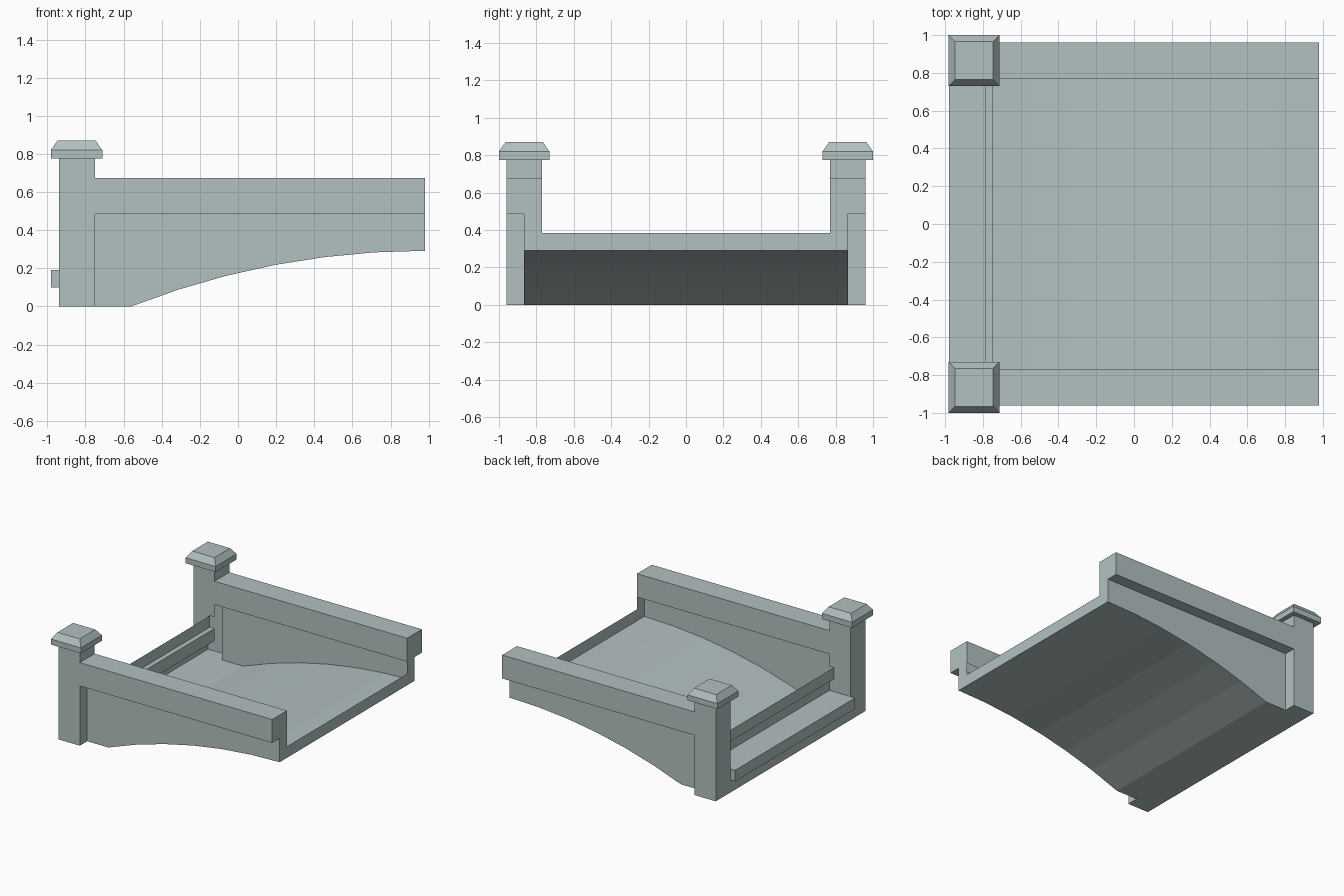
import bpy
import bmesh
from math import asin, sin, cos
from mathutils import Vector

cube = bpy.data.objects.get("Cube")
if cube:
    bpy.data.objects.remove(cube, do_unlink=True)

stone = bpy.data.materials.new("pale_grey_green_stone")
stone.use_nodes = True
colour = (0.45, 0.53, 0.53, 1)
stone.diffuse_color = colour
stone.node_tree.nodes["Principled BSDF"].inputs["Base Color"].default_value = colour

# Shared dimensions (half model, mirrored across y)
BACK, FRONT = -0.94, -0.75          # post along x
END = 0.98                          # open end of the span
IN, MID, OUT = 0.77, 0.865, 0.96    # post inside, wall sheet, post outside
RAIL_LOW, RAIL_TOP, POST_TOP = 0.485, 0.675, 0.775
SPRING, CROWN = -0.56, 0.292        # arch start and height
LIP_LOW, LIP_TOP = CROWN, 0.385


def build(name, faces):
    """Make a mirrored shell from (points, outward direction) pairs."""
    bm = bmesh.new()
    for points, outward in faces:
        face = bm.faces.new([bm.verts.new(p) for p in points])
        face.normal_update()
        if face.normal.dot(Vector(outward)) < 0:
            face.normal_flip()
    bmesh.ops.remove_doubles(bm, verts=bm.verts, dist=0.0005)
    mesh = bpy.data.meshes.new(name)
    bm.to_mesh(mesh)
    bm.free()
    mesh.materials.append(stone)
    obj = bpy.data.objects.new(name, mesh)
    bpy.context.collection.objects.link(obj)
    mirror = obj.modifiers.new("mirror", "MIRROR")
    mirror.use_axis = (False, True, False)
    return obj


def x_face(x, y0, y1, z0, z1, side):
    return [(x, y0, z0), (x, y1, z0), (x, y1, z1), (x, y0, z1)], (side, 0, 0)


def y_face(y, outline, side):
    return [(x, y, z) for x, z in outline], (0, side, 0)


def z_face(z, x0, x1, y0, y1, side):
    return [(x0, y0, z), (x1, y0, z), (x1, y1, z), (x0, y1, z)], (0, 0, side)


def rect(x0, x1, z0, z1):
    return [(x0, z0), (x1, z0), (x1, z1), (x0, z1)]


def sweep(profile, y0, y1, flip=1):
    """Strip of faces along a profile in x and z; outward is left of travel."""
    faces = []
    for (xa, za), (xb, zb) in zip(profile, profile[1:]):
        points = [(xa, y0, za), (xb, y0, zb), (xb, y1, zb), (xa, y1, za)]
        faces.append((points, (flip * (za - zb), 0, flip * (xb - xa))))
    return faces


# Arch curve, from the spring to the crown
run = END - SPRING
radius = (run ** 2 + CROWN ** 2) / (2 * CROWN)
sweep_angle = asin(run / radius)
steps = 6
arch = []
for i in range(steps + 1):
    a = sweep_angle * (1 - i / steps)
    arch.append((END - radius * sin(a), CROWN - radius * (1 - cos(a))))

# Posts: hollow, with the inner side notched round the upper step
notch = [(BACK, 0.19), (FRONT, 0.19), (FRONT, LIP_LOW), (FRONT - 0.04, LIP_LOW),
         (FRONT - 0.04, LIP_TOP), (FRONT, LIP_TOP), (FRONT, POST_TOP), (BACK, POST_TOP)]
build("gate_posts", [
    x_face(BACK, IN, OUT, 0, POST_TOP, -1),
    y_face(OUT, rect(BACK, FRONT, 0, POST_TOP), 1),
    y_face(IN, notch, -1),
    x_face(FRONT, MID, OUT, 0, RAIL_LOW, 1),
    x_face(FRONT, IN, OUT, RAIL_TOP, POST_TOP, 1),
    z_face(0, BACK, FRONT, MID, OUT, -1),
])

# Rails
build("parapet_rails", [
    y_face(OUT, rect(FRONT, END, RAIL_LOW, RAIL_TOP), 1),
    y_face(IN, rect(FRONT, END, RAIL_LOW, RAIL_TOP), -1),
    z_face(RAIL_TOP, FRONT, END, IN, OUT, 1),
    z_face(RAIL_LOW, FRONT, END, MID, OUT, -1),
])

# Side walls, cut by the arch
build("side_walls", [
    y_face(MID, [(FRONT, 0)] + arch + [(END, RAIL_LOW), (FRONT, RAIL_LOW)], 1),
])

# Arched underside
build("arch_soffit", sweep([(BACK, 0)] + arch, 0, MID, -1))

# Section face at the open end
section = [(0, LIP_LOW), (MID, LIP_LOW), (MID, RAIL_LOW), (OUT, RAIL_LOW),
           (OUT, RAIL_TOP), (IN, RAIL_TOP), (IN, LIP_TOP), (0, LIP_TOP)]
build("end_section", [([(END, y, z) for y, z in section], (1, 0, 0))])

# Entry steps with overhanging lips
stair = [(BACK, 0), (BACK, 0.1), (BACK - 0.04, 0.1), (BACK - 0.04, 0.19), (FRONT, 0.19),
         (FRONT, LIP_LOW), (FRONT - 0.04, LIP_LOW), (FRONT - 0.04, LIP_TOP)]
build("entry_steps", sweep(stair, 0, IN)
      + [y_face(IN, rect(BACK - 0.04, BACK, 0.1, 0.19), 1)])

# Post caps: a square slab with a chamfered top
cx, cy = (BACK + FRONT) / 2 - 0.002, (IN + OUT) / 2
rings = []
for half, z in ((0.135, POST_TOP), (0.135, 0.82), (0.1, 0.87)):
    rings.append([(cx + sx * half, cy + sy * half, z)
                  for sx, sy in ((-1, -1), (1, -1), (1, 1), (-1, 1))])
cap = [(rings[0], (0, 0, -1)), (rings[-1], (0, 0, 1))]
for low, high in zip(rings, rings[1:]):
    for i in range(4):
        j = (i + 1) % 4
        mid = (Vector(low[i]) + Vector(low[j])) / 2
        cap.append(([low[i], low[j], high[j], high[i]], mid - Vector((cx, cy, mid.z))))
build("post_caps", cap)
